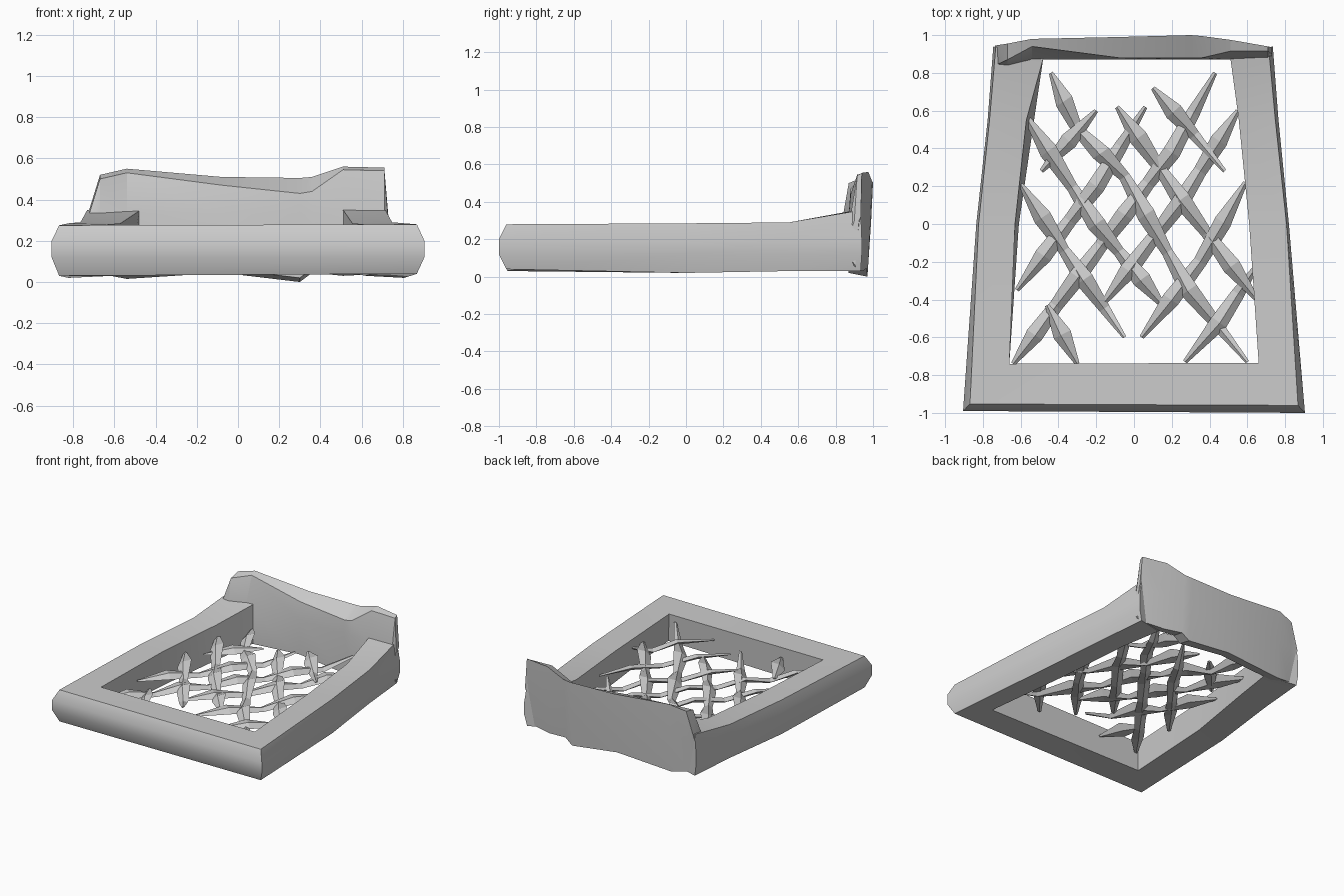
import bpy, bmesh, math
from mathutils import Vector

if "Cube" in bpy.data.objects:
    bpy.data.objects.remove(bpy.data.objects["Cube"])


def loft(bm, rings):
    """Join equal-length rings of points into a capped tube."""
    vr = [[bm.verts.new(p) for p in ring] for ring in rings]
    n = len(vr[0])
    for a, b in zip(vr, vr[1:]):
        for i in range(n):
            j = (i + 1) % n
            bm.faces.new((a[i], a[j], b[j], b[i]))
    bm.faces.new(vr[0][::-1])
    bm.faces.new(vr[-1])


def finish(bm, name, smooth=None):
    bmesh.ops.recalc_face_normals(bm, faces=bm.faces)
    me = bpy.data.meshes.new(name)
    bm.to_mesh(me)
    bm.free()
    ob = bpy.data.objects.new(name, me)
    bpy.context.collection.objects.link(ob)
    if smooth:
        bpy.ops.object.select_all(action='DESELECT')
        ob.select_set(True)
        bpy.context.view_layer.objects.active = ob
        bpy.ops.object.shade_smooth_by_angle(angle=math.radians(smooth))
    return ob


# Seat frame: U-shaped mitred sweep
# (outer xy, inner xy, top z, bottom z, inner flare, outer bevel)
def frame_ring(ox, oy, ix, iy, top, bot, flare, bevel):
    o, i = Vector((ox, oy)), Vector((ix, iy))
    prof = [(0, 0.12), (0, 0.20), (bevel, top), (1, top - 0.005),
            (1 + flare, bot + 0.01), (bevel, bot)]
    return [(*o.lerp(i, t), z) for t, z in prof]


stations = [
    (-0.745, 0.94, -0.48, 0.88, 0.35, 0.03, 0.0, 0.05),
    (-0.775, 0.55, -0.57, 0.55, 0.29, 0.03, 0.2, 0.05),
    (-0.835, 0.0, -0.63, 0.0, 0.285, 0.02, 0.1, 0.06),
    (-0.905, -0.99, -0.66, -0.74, 0.275, 0.03, 0.0, 0.15),
    (0.905, -1.0, 0.66, -0.735, 0.28, 0.04, -0.1, 0.15),
    (0.82, 0.0, 0.61, 0.0, 0.285, 0.02, -0.05, 0.06),
    (0.765, 0.55, 0.555, 0.55, 0.29, 0.03, -0.05, 0.08),
    (0.735, 0.94, 0.51, 0.88, 0.355, 0.03, 0.0, 0.1),
]
bm = bmesh.new()
loft(bm, [frame_ring(*s) for s in stations])
finish(bm, "seat_frame", 42)

# Back board: x, front y, front top z, front top y, back y, back top z, bottom z
board = [
    (-0.735, 0.83, 0.29, 0.84, 0.945, 0.31, 0.05),
    (-0.67, 0.84, 0.50, 0.87, 0.955, 0.52, 0.04),
    (-0.54, 0.87, 0.53, 0.94, 0.98, 0.55, 0.015),
    (-0.08, 0.87, 0.47, 0.88, 0.99, 0.51, 0.045),
    (0.30, 0.87, 0.43, 0.88, 1.0, 0.505, 0.0),
    (0.36, 0.87, 0.44, 0.88, 0.995, 0.51, 0.045),
    (0.51, 0.87, 0.545, 0.915, 0.975, 0.56, 0.03),
    (0.71, 0.88, 0.54, 0.915, 0.94, 0.555, 0.04),
    (0.73, 0.89, 0.30, 0.90, 0.935, 0.32, 0.06),
]
bm = bmesh.new()
loft(bm, [[(x, fy, bot + 0.02), (x, yb - 0.03, bot), (x, yb - 0.01, 0.3),
           (x, yb, zb), (x, fty, zf), (x, fy, min(zf - 0.03, 0.33))]
          for x, fy, zf, fty, yb, zb, bot in board])
finish(bm, "back_board", 20)


# Woven strands: thin pointed ribbons that tilt, pinch and ripple as they cross
def strand(name, pts, wide_hw, thin_hw, roll, z0):
    pts = [Vector(p) for p in pts]
    path = []
    for a, b in zip(pts, pts[1:]):
        n = max(1, round((b - a).length / 0.22))
        path += [a.lerp(b, k / n) for k in range(n)]
    path.append(pts[-1])
    if len(path) == 2:
        path.insert(1, path[0].lerp(path[1], 0.5))
    d = (pts[-1] - pts[0]).normalized()
    side, up = Vector((-d.y, d.x, 0)), Vector((0, 0, 1))
    bm, rings = bmesh.new(), []
    for k, p in enumerate(path):
        wide = k % 2
        end = k in (0, len(path) - 1)
        hw = 0.012 if end else wide_hw if wide else thin_hw
        ang = roll * (1 if wide else 0.2)
        w = (side * math.cos(ang) + up * math.sin(ang)) * hw
        t = (up * math.cos(ang) - side * math.sin(ang)) * (0.006 if end else 0.018)
        c = Vector((p.x, p.y, z0 + (0.02 if wide else -0.015) + (0.02 if end else 0)))
        rings.append([c + w, c + t, c - w, c - t])
    loft(bm, rings)
    finish(bm, name)


falling = [
    [(-0.44, 0.80), (-0.3, 0.5), (-0.05, 0.25), (0.29, -0.35), (0.6, -0.73)],
    [(-0.58, 0.58), (-0.2, 0.0), (0.16, -0.44)],
    [(-0.6, 0.21), (-0.37, -0.14), (-0.05, -0.6)],
    [(-0.09, 0.62), (0.25, 0.13), (0.65, -0.4)],
    [(0.1, 0.72), (0.32, 0.47), (0.48, 0.28)],
    [(-0.46, -0.43), (-0.3, -0.74)],
]
rising = [
    [(-0.62, -0.35), (-0.2, 0.2), (0.06, 0.62)],
    [(-0.64, -0.74), (-0.3, -0.28), (0.2, 0.38), (0.43, 0.8)],
    [(-0.17, -0.43), (0.25, 0.12), (0.55, 0.6)],
    [(0.04, -0.6), (0.35, -0.2), (0.59, 0.22)],
    [(0.27, -0.73), (0.45, -0.52), (0.65, -0.22)],
    [(-0.49, 0.28), (-0.2, 0.6)],
]
for i, p in enumerate(falling):
    strand(f"falling_strand_{i + 1}", p, 0.058, 0.03, 0.55, 0.185)
for i, p in enumerate(rising):
    strand(f"rising_strand_{i + 1}", p, 0.05, 0.036, 0.35, 0.175)
